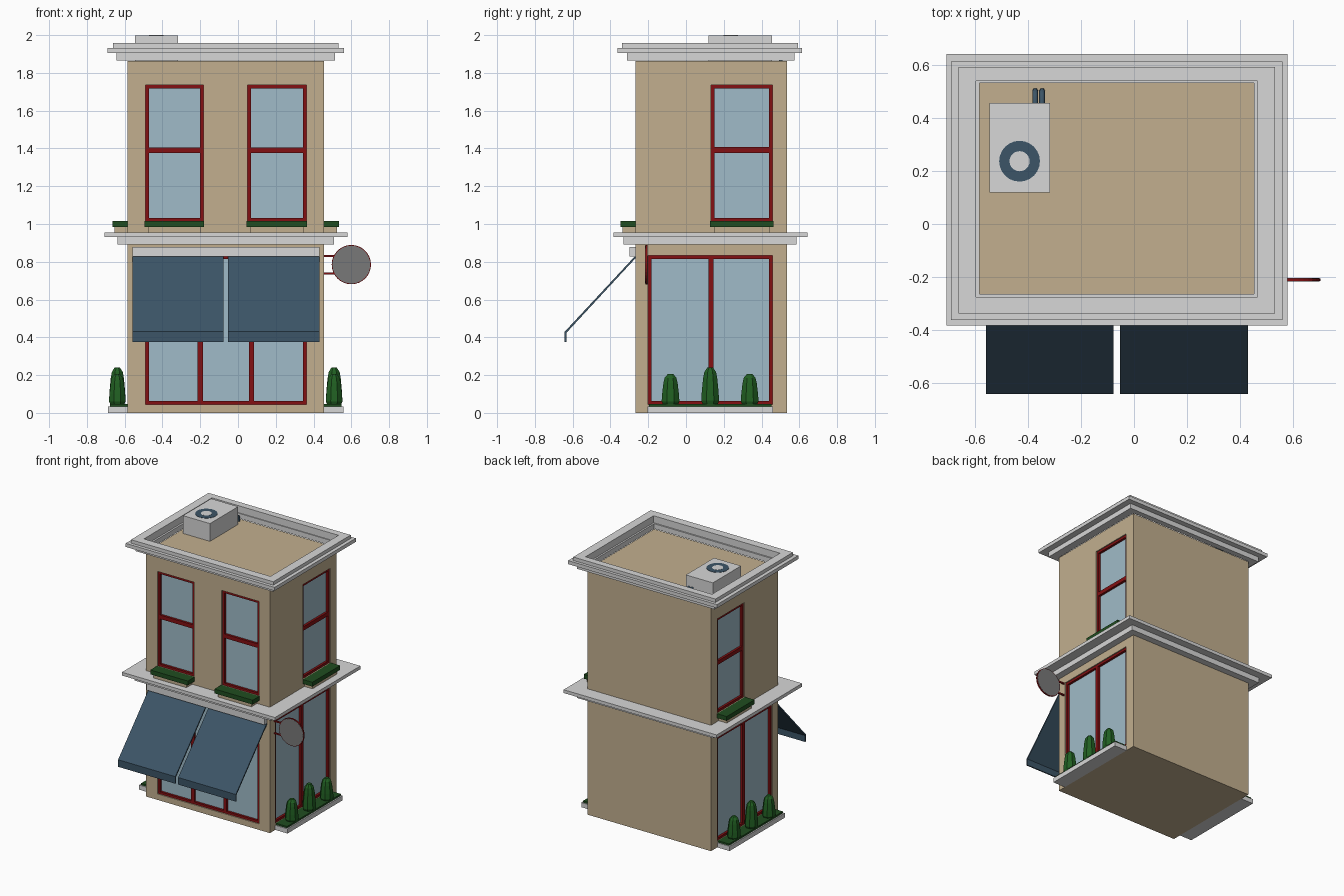
import bpy, bmesh, math
from mathutils import Vector

if "Cube" in bpy.data.objects:
    bpy.data.objects.remove(bpy.data.objects["Cube"])


def mat(name, r, g, b):
    m = bpy.data.materials.new(name)
    m.diffuse_color = (r, g, b, 1)
    m.use_nodes = True
    m.node_tree.nodes["Principled BSDF"].inputs["Base Color"].default_value = m.diffuse_color
    return m


TAN = mat("tan_plaster", .54, .43, .275)
WHITE = mat("pale_trim", .68, .68, .68)
RED = mat("red_frame", .23, .005, .006)
GLASS = mat("pale_blue_glass", .35, .50, .58)
BLUE = mat("slate_blue", .045, .09, .135)
GREEN = mat("bush_green", .015, .115, .016)
DARK = mat("dark_green", .014, .075, .014)
GREY = mat("sign_grey", .19, .19, .19)

# wall planes and centre line of the building
X0, X1, Y0, Y1 = -.585, .455, -.267, .535
XC = (X0 + X1) / 2


def finish(bm, name, m):
    bmesh.ops.recalc_face_normals(bm, faces=bm.faces)
    me = bpy.data.meshes.new(name)
    bm.to_mesh(me)
    bm.free()
    me.materials.append(m)
    ob = bpy.data.objects.new(name, me)
    bpy.context.collection.objects.link(ob)
    return ob


def add_box(bm, lo, hi):
    vs = bmesh.ops.create_cube(bm, size=1)["verts"]
    for v in vs:
        v.co = Vector([(lo[i] + hi[i]) / 2 + v.co[i] * abs(hi[i] - lo[i]) for i in range(3)])


def boxes(name, m, items):
    bm = bmesh.new()
    for lo, hi in items:
        add_box(bm, lo, hi)
    return finish(bm, name, m)


def on_wall(side, u0, u1, z0, z1, d0, d1):
    """Box on a wall: u runs along it, d is distance outward from it."""
    if side == "front":
        return (u0, Y0 - d1, z0), (u1, Y0 - d0, z1)
    if side == "right":
        return (X1 + d0, u0, z0), (X1 + d1, u1, z1)
    return (X0 - d1, u0, z0), (X0 - d0, u1, z1)


def lathe(name, m, profile, seg, loc, sx=1, sy=1, phase=0):
    """Closed solid of revolution around z."""
    bm = bmesh.new()
    rings = []
    for r, z in profile:
        rings.append([bm.verts.new((loc[0] + sx * r * math.cos(a), loc[1] + sy * r * math.sin(a), loc[2] + z))
                      for a in (phase + 2 * math.pi * i / seg for i in range(seg))])
    for a, b in zip(rings, rings[1:]):
        for i in range(seg):
            j = (i + 1) % seg
            bm.faces.new((a[i], a[j], b[j], b[i]))
    bm.faces.new(rings[0])
    bm.faces.new(rings[-1])
    return finish(bm, name, m)


# windows: side, u0, u1, z0, z1, upright bars, cross bars
WINDOWS = [("front", -.49, .362, .045, .833, (-.2, .072), ()),
           ("front", -.49, -.183, 1.015, 1.735, (), (1.39,)),
           ("front", .05, .362, 1.015, 1.735, (), (1.39,))]
for s in ("left", "right"):
    WINDOWS += [(s, -.2, .458, .045, .833, (.132,), ()),
                (s, .132, .458, 1.015, 1.735, (), (1.392,))]

# walls with window recesses
walls = boxes("walls", TAN, [((X0, Y0, 0), (X1, Y1, 1.862))])
cut = boxes("window_cutter", TAN, [on_wall(*w[:5], -.035, .03) for w in WINDOWS])
mod = walls.modifiers.new("recess", "BOOLEAN")
mod.object, mod.operation, mod.solver = cut, "DIFFERENCE", "EXACT"
bpy.context.view_layer.objects.active = walls
bpy.ops.object.modifier_apply(modifier=mod.name)
bpy.data.objects.remove(cut)

# window glass and frames
for n, (s, a, b, z0, z1, ups, cross) in enumerate(WINDOWS):
    t = .018
    boxes(f"window_glass_{n}", GLASS, [on_wall(s, a, b, z0, z1, -.034, -.025)])
    bars = [(a, a + t, z0, z1), (b - t, b, z0, z1), (a + t, b - t, z0, z0 + t), (a + t, b - t, z1 - t, z1)]
    bars += [(u - .014, u + .014, z0 + t, z1 - t) for u in ups]
    bars += [(a + t, b - t, z - .015, z + .015) for z in cross]
    boxes(f"window_frame_{n}", RED, [on_wall(s, *q, -.034, -.008) for q in bars])

# ledge between floors, two steps
boxes("ledge", WHITE, [((-.637, -.33, .891), (.507, .585, .931)),
                       ((-.707, -.384, .931), (.579, .642, .956))])


# roof cornice: three stepped rings around the roof
def ring(name, lo, hi, z0, z1):
    ix0, ix1, iy0, iy1 = -.597, .466, -.276, .54
    if z0 < 1.9:
        ix0, ix1, iy0, iy1 = X0 + .002, X1 - .002, Y0 + .002, Y1 - .002
    bm = bmesh.new()
    loops = []
    for x0, x1, y0, y1 in ((lo[0], hi[0], lo[1], hi[1]), (ix0, ix1, iy0, iy1)):
        for z in (z0, z1):
            loops.append([bm.verts.new((x, y, z)) for x, y in ((x0, y0), (x1, y0), (x1, y1), (x0, y1))])
    ob, ot, ib, it = loops
    for p, q in ((ob, ot), (ot, it), (it, ib), (ib, ob)):
        for i in range(4):
            j = (i + 1) % 4
            bm.faces.new((p[i], p[j], q[j], q[i]))
    finish(bm, name, WHITE)


ring("cornice_low", (-.642, -.312), (.513, .574), 1.866, 1.904)
ring("cornice_middle", (-.69, -.362), (.56, .614), 1.904, 1.931)
ring("cornice_top", (-.662, -.338), (.533, .592), 1.931, 1.957)

# rooftop cooling unit with fan ring and two pipes
boxes("cooling_unit", WHITE, [((-.545, .118, 1.862), (-.318, .456, 1.997))])
lathe("fan_ring", BLUE, [(.077, 0), (.077, .005)], 24, (-.432, .237, 1.994))
lathe("fan_hub", WHITE, [(.038, 0), (.038, .0055)], 24, (-.432, .237, 1.9945))
for n, x in enumerate((-.373, -.347)):
    cu = bpy.data.curves.new("pipe", "CURVE")
    cu.dimensions = "3D"
    cu.bevel_depth, cu.bevel_resolution, cu.use_fill_caps = .011, 1, True
    sp = cu.splines.new("POLY")
    pts = [(.45, 1.91), (.485, 1.908), (.5, 1.895), (.503, 1.858)]
    sp.points.add(len(pts) - 1)
    for p, (y, z) in zip(sp.points, pts):
        p.co = (x, y, z, 1)
    ob = bpy.data.objects.new(f"cooling_pipe_{n}", cu)
    cu.materials.append(BLUE)
    bpy.context.collection.objects.link(ob)

# awnings: extruded side profile, plus their housing
boxes("awning_housing", WHITE, [((-.558, -.3, .828), (.431, Y0, .878))])
for n, (a, b) in enumerate(((-.558, -.077), (-.053, .431))):
    prof = [(-.268, .832), (-.642, .43), (-.642, .376), (-.633, .376), (-.633, .424), (-.268, .818)]
    bm = bmesh.new()
    f = bm.faces.new([bm.verts.new((a, y, z)) for y, z in prof])
    ext = bmesh.ops.extrude_face_region(bm, geom=[f])["geom"]
    bmesh.ops.translate(bm, vec=(b - a, 0, 0), verts=[v for v in ext if isinstance(v, bmesh.types.BMVert)])
    finish(bm, f"awning_{n}", BLUE)

# window boxes below the upper windows
for n, (s, a, b) in enumerate(w[:3] for w in WINDOWS if w[3] > 1):
    boxes(f"window_box_{n}", TAN, [on_wall(s, a + .015, b - .015, .956, .985, 0, .068)])
    boxes(f"window_box_plants_{n}", DARK, [on_wall(s, a - .004, b + .004, .983, 1.016, 0, .08)])

# ground planters with three bushes on each side
for s, sign in (("right", 1), ("left", -1)):
    boxes(f"planter_{s}", WHITE, [on_wall(s, -.203, .46, 0, .035, 0, .103)])
    boxes(f"planter_soil_{s}", DARK, [on_wall(s, -.195, .452, .033, .048, 0, .093)])
    for n, (y, h) in enumerate(((-.082, .16), (.128, .195), (.337, .16))):
        shape = [(.042, 0), (.05, .1), (.047, .35), (.04, .7), (.033, .88), (.016, 1)]
        lathe(f"bush_{s}_{n}", GREEN, [(r, z * h) for r, z in shape], 8,
              (XC + sign * .574, y, .045), .95, 1.02, math.pi / 8)

# round hanging sign: red rim, grey faces, two arms
for name, m, r, half in (("sign_rim", RED, .104, .005), ("sign_face", GREY, .1, .0065)):
    ob = lathe(name, m, [(r, -half), (r, half)], 32, (0, 0, 0))
    ob.rotation_euler = (math.pi / 2, 0, 0)
    ob.location = (.6, -.21, .785)
boxes("sign_arms", RED, [((X1, -.215, z - .005), (.54, -.205, z + .005)) for z in (.83, .738)])
